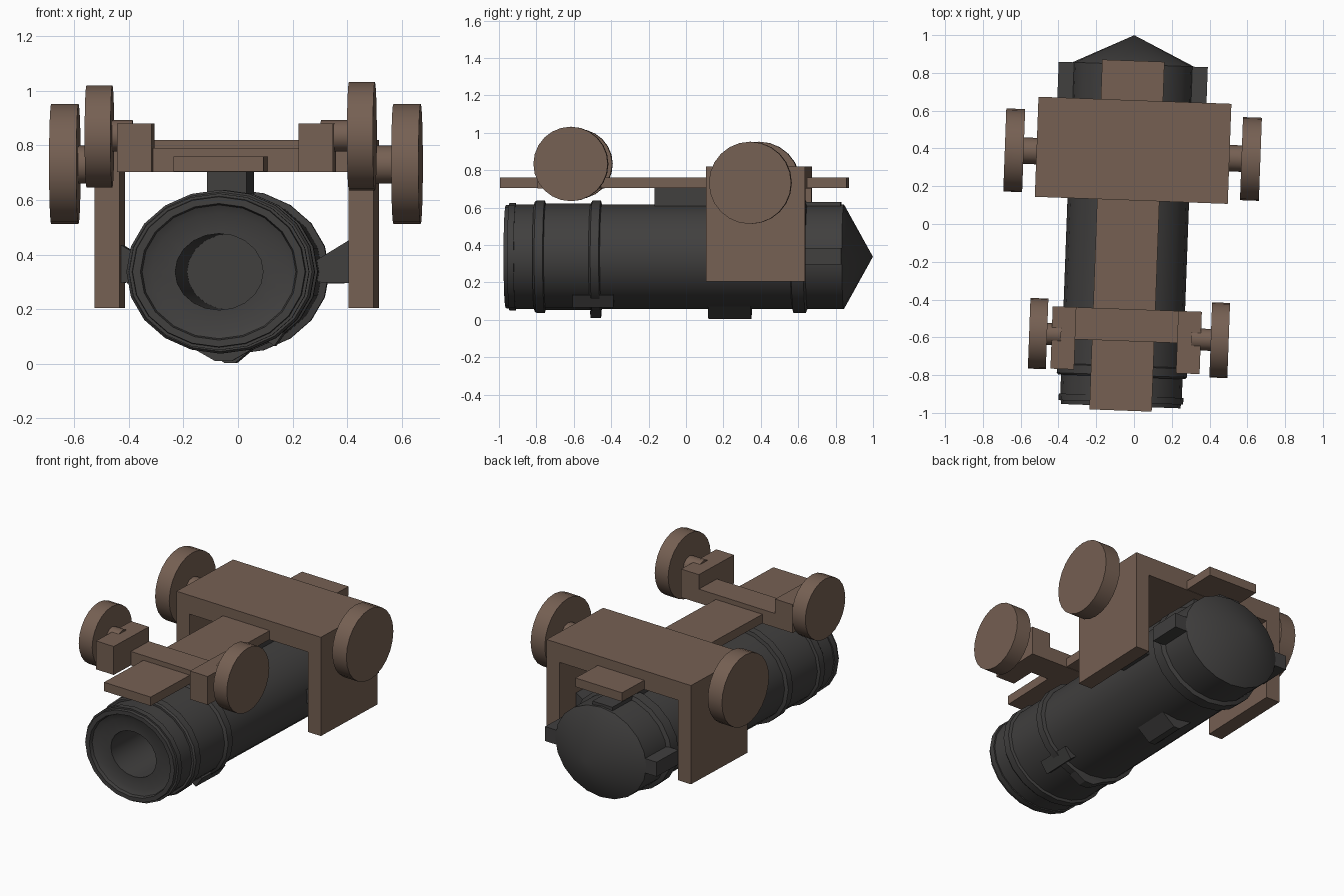
import bpy, bmesh, math
from mathutils import Matrix, Vector

cube = bpy.data.objects.get("Cube")
if cube:
    bpy.data.objects.remove(cube, do_unlink=True)

# the whole model sits slightly turned about the vertical
PLACE = Matrix.Translation((-0.035, 0, 0)) @ Matrix.Rotation(math.radians(-2.1), 4, 'Z')
AXIS_Z = 0.337


def material(name, rgb):
    m = bpy.data.materials.new(name)
    m.use_nodes = True
    m.diffuse_color = (*rgb, 1)
    bsdf = next(n for n in m.node_tree.nodes if n.type == 'BSDF_PRINCIPLED')
    bsdf.inputs["Base Color"].default_value = (*rgb, 1)
    return m


WOOD = material("brown wood", (0.18, 0.117, 0.086))
IRON = material("dark iron", (0.052, 0.05, 0.049))


def finish(name, bm, mat, smooth=False):
    bmesh.ops.recalc_face_normals(bm, faces=bm.faces)
    bm.transform(PLACE)
    mesh = bpy.data.meshes.new(name)
    bm.to_mesh(mesh)
    bm.free()
    mesh.materials.append(mat)
    ob = bpy.data.objects.new(name, mesh)
    bpy.context.collection.objects.link(ob)
    if smooth:
        bpy.ops.object.select_all(action='DESELECT')
        ob.select_set(True)
        bpy.context.view_layer.objects.active = ob
        bpy.ops.object.shade_smooth_by_angle(angle=math.radians(32))
    return ob


def box(name, x, y, z, mat):
    """Box from (low, high) ranges."""
    bm = bmesh.new()
    size = [r[1] - r[0] for r in (x, y, z)]
    mid = [sum(r) / 2 for r in (x, y, z)]
    bmesh.ops.create_cube(bm, size=1, matrix=Matrix.Translation(mid) @ Matrix.Diagonal((*size, 1)))
    return finish(name, bm, mat)


def prism(name, outline, y, mat):
    """Outline in x and z, extended along y."""
    bm = bmesh.new()
    face = bm.faces.new([bm.verts.new((a, y[0], b)) for a, b in outline])
    new = bmesh.ops.extrude_face_region(bm, geom=[face])["geom"]
    moved = [v for v in new if isinstance(v, bmesh.types.BMVert)]
    bmesh.ops.translate(bm, verts=moved, vec=(0, y[1] - y[0], 0))
    return finish(name, bm, mat)


def disc(name, x, y, z, radius, width, mat, sides=24):
    """Cylinder lying along x."""
    bm = bmesh.new()
    place = Matrix.Translation((x, y, z)) @ Matrix.Rotation(math.pi / 2, 4, 'Y')
    bmesh.ops.create_cone(bm, cap_ends=True, segments=sides, radius1=radius,
                          radius2=radius, depth=width, matrix=place)
    return finish(name, bm, mat, True)


def lathe(name, profile, sides, mat):
    """Slightly wide tube turned around the barrel axis from (y, radius) pairs."""
    bm = bmesh.new()
    rings = []
    for y, r in profile:
        angles = [2 * math.pi * i / sides for i in range(sides)]
        rings.append([bm.verts.new((1.15 * r * math.sin(a), y, AXIS_Z + r * math.cos(a)))
                      for a in angles])
    for a, b in zip(rings, rings[1:]):
        for i in range(sides):
            j = (i + 1) % sides
            bm.faces.new((a[i], a[j], b[j], b[i]))
    bmesh.ops.remove_doubles(bm, verts=bm.verts, dist=1e-5)
    return finish(name, bm, mat, True)


# barrel with a stepped muzzle, deep bore and pointed breech
lathe("barrel", [
    (0.25, 0), (0.25, 0.14), (-0.93, 0.14), (-0.93, 0.215), (-0.945, 0.245),
    (-0.965, 0.25), (-0.965, 0.275), (-0.945, 0.277), (-0.945, 0.287), (-0.91, 0.287),
    (-0.91, 0.28), (-0.81, 0.28), (-0.81, 0.292), (-0.8, 0.3), (-0.755, 0.3),
    (-0.75, 0.285), (-0.51, 0.285), (-0.5, 0.3), (-0.455, 0.3), (-0.45, 0.28),
    (0.57, 0.28), (0.575, 0.302), (0.64, 0.302), (0.65, 0.28), (0.845, 0.28), (1.0, 0)],
    20, IRON)

# iron lugs, trunnions and under-barrel fittings
for side, label in ((1, "left"), (-1, "right")):
    box(f"{label}_breech_lug", sorted((side * 0.29, side * 0.395)), (0.64, 0.845),
        (0.295, 0.385), IRON)
    prism(f"{label}_trunnion", [(side * a, b) for a, b in
          ((0.28, 0.3), (0.46, 0.295), (0.46, 0.47), (0.28, 0.36))], (0.27, 0.5), IRON)
box("top_breech_lug", (-0.07, 0.07), (0.63, 0.83), (0.58, 0.63), IRON)
box("barrel_mount", (-0.072, 0.072), (-0.165, 0.6), (0.58, 0.71), IRON)
prism("lower_ring_lug", [(-0.1, 0.05), (0.1, 0.05), (0.03, 0.01), (-0.03, 0.01)],
      (-0.51, -0.455), IRON)
prism("lower_fin", [(-0.1, 0.07), (0.1, 0.07), (0.02, 0.003), (-0.02, 0.003)],
      (0.12, 0.35), IRON)
prism("lower_side_plate", [(0.13, 0.11), (0.19, 0.065), (0.235, 0.13), (0.18, 0.15)],
      (-0.6, -0.38), IRON)

# long plank of the carriage
box("carriage_plank", (-0.165, 0.165), (-0.988, 0.865), (0.705, 0.76), WOOD)

# rear saddle: one arch shaped piece
CX = 0.016
half = [(0.511, 0.82), (0.511, 0.205), (0.42, 0.205), (0.42, 0.703)]
arch = [(CX + a, b) for a, b in half] + [(CX - a, b) for a, b in reversed(half)]
prism("rear_saddle", arch, (0.126, 0.656), WOOD)

# front cross beam and its axle blocks
box("front_beam", (CX - 0.39, CX + 0.39), (-0.62, -0.45), (0.703, 0.79), WOOD)
for side, label in ((1, "left"), (-1, "right")):
    block = sorted((CX + side * 0.27, CX + side * 0.395))
    box(f"{label}_axle_block", block, (-0.78, -0.45), (0.703, 0.88), WOOD)
    # axles and wheels
    disc(f"{label}_front_axle", CX + side * 0.4, -0.597, 0.835, 0.058, 0.11, WOOD, 12)
    disc(f"{label}_rear_axle", CX + side * 0.54, 0.368, 0.73, 0.07, 0.09, WOOD, 12)
    disc(f"{label}_front_wheel", 0.03 + side * 0.481, -0.597, 0.833,
         0.193 + side * 0.006, 0.095, WOOD)
    disc(f"{label}_rear_wheel", 0.014 + side * 0.627, 0.368, 0.732, 0.22, 0.1, WOOD)
